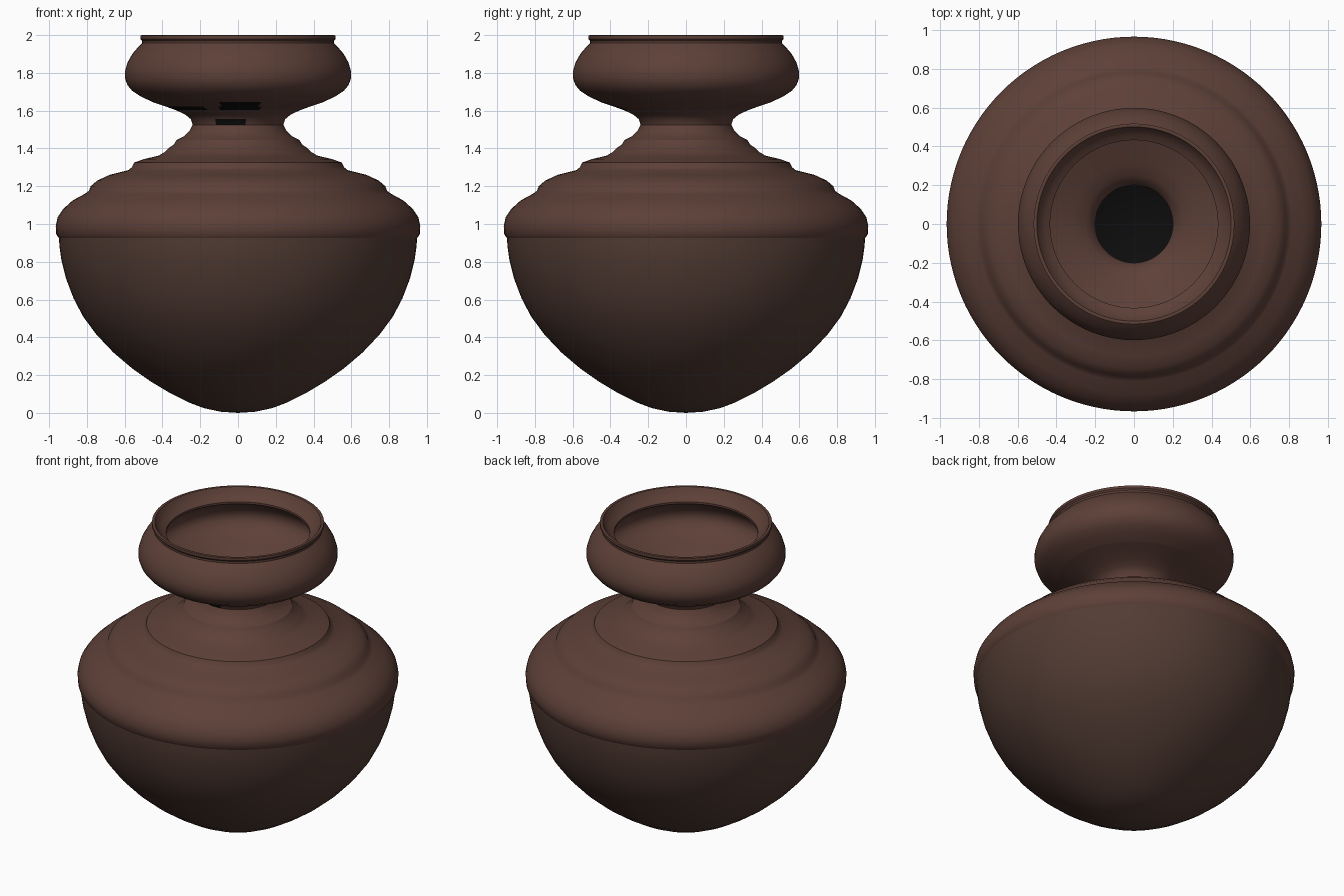
import bpy
import bmesh
import math

SEGMENTS = 112

cube = bpy.data.objects.get("Cube")
if cube:
    bpy.data.objects.remove(cube, do_unlink=True)


def material(name, colour):
    mat = bpy.data.materials.new(name)
    mat.use_nodes = True
    rgba = (*colour, 1.0)
    mat.diffuse_color = rgba
    bsdf = next(n for n in mat.node_tree.nodes if n.type == 'BSDF_PRINCIPLED')
    bsdf.inputs["Base Color"].default_value = rgba
    bsdf.inputs["Roughness"].default_value = 0.8
    return mat


def lathe(name, profile, materials, rule=None):
    """Revolve (radius, height) points about z; faces look left of the path."""
    bm = bmesh.new()
    rings = []
    for radius, z in profile:
        if radius == 0:
            rings.append([bm.verts.new((0, 0, z))] * SEGMENTS)
            continue
        ring = []
        for i in range(SEGMENTS):
            a = math.tau * i / SEGMENTS
            ring.append(bm.verts.new((radius * math.cos(a), radius * math.sin(a), z)))
        rings.append(ring)
    for low, high in zip(rings, rings[1:]):
        for i in range(SEGMENTS):
            j = (i + 1) % SEGMENTS
            corners = list(dict.fromkeys((low[i], low[j], high[j], high[i])))
            face = bm.faces.new(corners)
            if rule:
                face.material_index = rule(face.calc_center_median())
    mesh = bpy.data.meshes.new(name)
    bm.to_mesh(mesh)
    bm.free()
    for mat in materials:
        mesh.materials.append(mat)
    obj = bpy.data.objects.new(name, mesh)
    bpy.context.collection.objects.link(obj)
    bpy.ops.object.select_all(action='DESELECT')
    obj.select_set(True)
    bpy.context.view_layer.objects.active = obj
    bpy.ops.object.shade_smooth_by_angle(angle=math.radians(40))
    return obj


clay = material("brown clay", (0.109, 0.051, 0.039))
worn_clay = material("worn dark clay", (0.085, 0.045, 0.034))
soot = material("black interior", (0.004, 0.004, 0.004))

# Rounded lower body, up to the ridge at the widest point
lower_body = [
    (0, 0), (.09, .006), (.18, .025), (.26, .055), (.36, .105), (.46, .165),
    (.56, .235), (.66, .32), (.75, .415), (.82, .51), (.87, .605),
    (.91, .71), (.935, .81), (.945, .88), (.948, .925),
]
lathe("lower_body", lower_body, [worn_clay])

# Stepped shoulder
shoulder = [
    (.948, .925), (.962, .945), (.965, .99), (.955, 1.035), (.925, 1.08),
    (.875, 1.125), (.81, 1.16), (.79, 1.175), (.78, 1.2), (.745, 1.23),
    (.68, 1.26), (.58, 1.285), (.562, 1.3), (.55, 1.325), (.5, 1.343),
    (.42, 1.362), (.39, 1.38), (.37, 1.4), (.34, 1.42), (.325, 1.445),
]
lathe("shoulder", shoulder, [clay])


# Soot patches on the front of the neck
def neck_colour(c):
    if c.y > 0:
        return 0
    main_patch = 1.6 < c.z < 1.66 and -.1 < c.x < .12
    low_patch = 1.52 < c.z < 1.55 and -.12 < c.x < .04
    side_patch = 1.6 < c.z < 1.625 and -.36 < c.x < -.18
    return int(main_patch or low_patch or side_patch)


# Narrow neck flaring out to the cup
neck = [
    (.325, 1.445), (.285, 1.465), (.255, 1.495), (.24, 1.525), (.25, 1.555),
    (.28, 1.58), (.33, 1.603), (.385, 1.623), (.45, 1.645),
]
lathe("neck", neck, [clay, soot], neck_colour)

# Cup outside, lip, and inside down to the throat
cup = [
    (.45, 1.645), (.515, 1.675), (.56, 1.705), (.585, 1.735), (.598, 1.77),
    (.598, 1.81), (.585, 1.855), (.56, 1.9), (.53, 1.935), (.508, 1.957),
    (.508, 1.97), (.517, 1.98), (.517, 1.997), (.51, 2), (.5, 1.997),
    (.485, 1.97), (.46, 1.945), (.432, 1.928), (.432, 1.915), (.48, 1.885),
    (.53, 1.84), (.55, 1.79), (.54, 1.75), (.5, 1.71), (.42, 1.67),
    (.32, 1.63), (.25, 1.595), (.21, 1.56), (.2, 1.53),
]
lathe("cup", cup, [clay])

# Dark hollow inside the jar, offset inwards from the outer wall
throat = [(.2, 1.53), (.21, 1.48), (.27, 1.41)]
wall = [(r * .93, z * .93 + .04) for r, z in reversed(lower_body)]
hollow = throat + [(.45, 1.3), (.68, 1.19), (.86, 1.05), (.89, .95)] + wall
lathe("dark_hollow", hollow, [soot])
